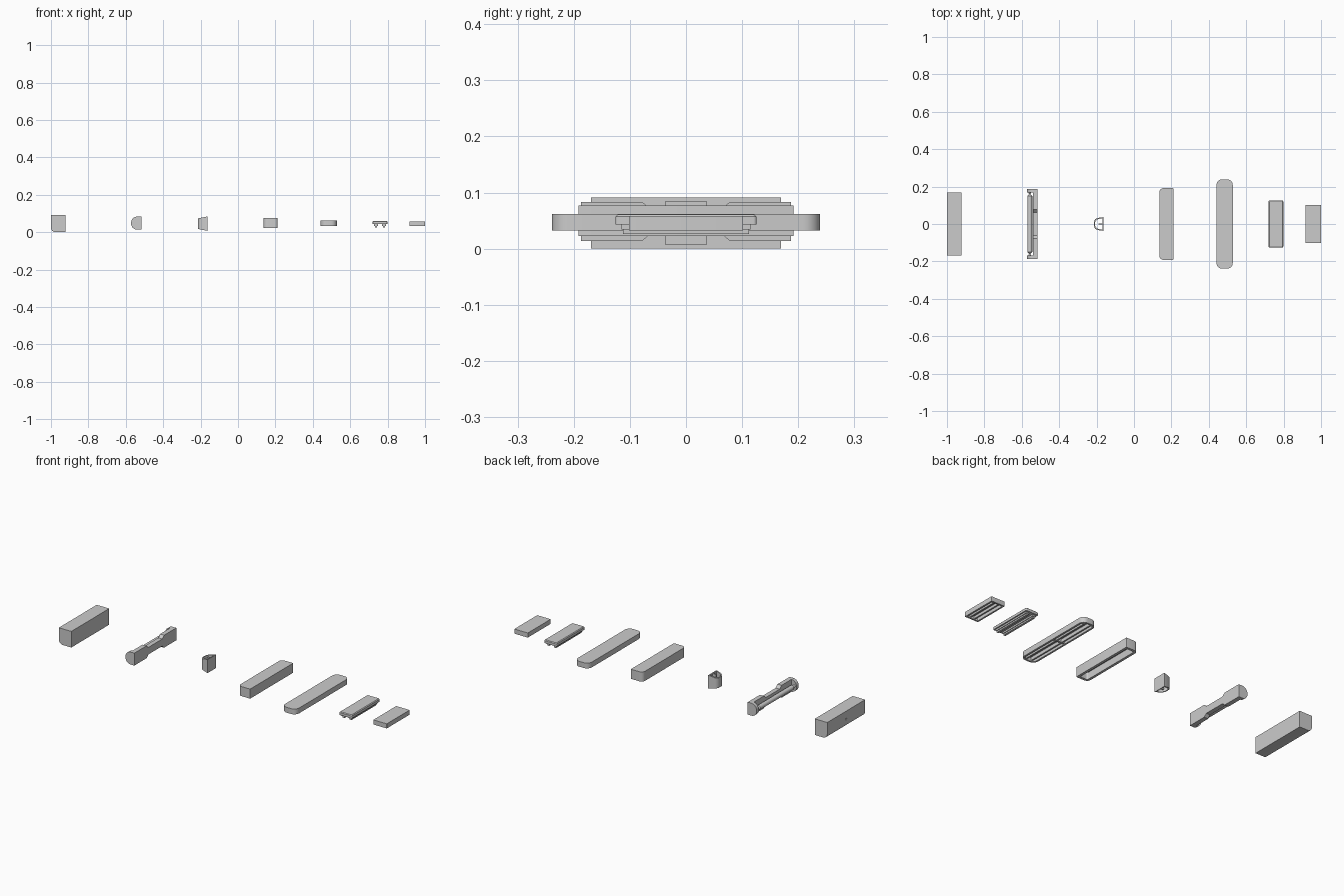
import bpy, bmesh, math

if "Cube" in bpy.data.objects:
    bpy.data.objects.remove(bpy.data.objects["Cube"])

ZC = 0.046  # common centre height of the row of parts


def loft(name, loops, cyclic=False, smooth=True):
    """Skin equal-length point loops; cap both ends unless cyclic."""
    bm = bmesh.new()
    rings = [[bm.verts.new(p) for p in loop] for loop in loops]
    n = len(rings[0])
    pairs = list(zip(rings, rings[1:]))
    if cyclic:
        pairs.append((rings[-1], rings[0]))
    else:
        bm.faces.new(rings[0])
        bm.faces.new(rings[-1])
    for a, b in pairs:
        for i in range(n):
            j = (i + 1) % n
            bm.faces.new((a[i], a[j], b[j], b[i]))
    bmesh.ops.recalc_face_normals(bm, faces=bm.faces)
    me = bpy.data.meshes.new(name)
    bm.to_mesh(me)
    bm.free()
    ob = bpy.data.objects.new(name, me)
    bpy.context.collection.objects.link(ob)
    if smooth:
        bpy.ops.object.select_all(action='DESELECT')
        ob.select_set(True)
        bpy.context.view_layer.objects.active = ob
        bpy.ops.object.shade_smooth_by_angle(angle=math.radians(35))
    return ob


def rounded(x0, x1, y, rl, rr, seg=6):
    """Outline in plan, symmetric in y; rl / rr are the -x / +x corner radii."""
    pts = []
    for cx, cy, r, start in ((x1 - rr, y - rr, rr, 0), (x0 + rl, y - rl, rl, 90),
                             (x0 + rl, rl - y, rl, 180), (x1 - rr, rr - y, rr, 270)):
        for k in range(seg + 1):
            a = math.radians(start + 90 * k / seg)
            pts.append((cx + r * math.cos(a), cy + r * math.sin(a)))
    return pts


def at_z(pts, z):
    return [(x, y, z) for x, y in pts]


def box(name, x0, x1, y0, y1, z0, z1):
    o = [(x0, y0), (x1, y0), (x1, y1), (x0, y1)]
    return loft(name, [at_z(o, z0), at_z(o, z1)], smooth=False)


def tray(name, x0, x1, y, rl, rr, z0, z1, wall, roof):
    """Cap open underneath with an even wall."""
    out = rounded(x0, x1, y, rl, rr)
    inn = rounded(x0 + wall, x1 - wall, y - wall,
                  max(rl - wall, 0.001), max(rr - wall, 0.001))
    return loft(name, [at_z(out, z1), at_z(out, z0), at_z(inn, z0), at_z(inn, z1 - roof)])


def along_y(name, prof, y0, y1):
    return loft(name, [[(x, y, z) for x, z in prof] for y in (y0, y1)])


# Large block with one rounded lower edge and a small hole in its back
prof = [(-0.922, 0), (-0.922, 0.091), (-1, 0.091)]
for k in range(9):
    a = math.radians(180 + 90 * k / 8)
    prof.append((-0.975 + 0.025 * math.cos(a), 0.025 + 0.025 * math.sin(a)))
block = along_y("large_block", prof, -0.169, 0.169)
bpy.ops.mesh.primitive_cylinder_add(vertices=20, radius=0.005, depth=0.02,
                                    location=(-1, 0, 0.046), rotation=(0, math.pi / 2, 0))
cutter = bpy.context.object
cutter.name = "hole_cutter"
cutter.hide_render = True
cutter.hide_viewport = True
mod = block.modifiers.new("hole", 'BOOLEAN')
mod.operation = 'DIFFERENCE'
mod.object = cutter

# Holder: waisted back plate, D-shaped ends and a round bar on pins
ZH = 0.0485
half = [(0.187, 0.035), (0.078, 0.035), (0.062, 0.02)]
side = half + [(-y, h) for y, h in reversed(half)]
face = [(y, ZH + h) for y, h in side] + [(y, ZH - h) for y, h in reversed(side)]
loft("holder_plate", [[(x, y, z) for y, z in face] for x in (-0.541, -0.516)], smooth=False)
dprof = [(-0.54, ZH + 0.035)]
for k in range(1, 16):
    a = math.radians(90 + 180 * k / 16)
    dprof.append((-0.54 + 0.032 * math.cos(a), ZH + 0.035 * math.sin(a)))
dprof.append((-0.54, ZH - 0.035))
for s, tag in ((-1, "front"), (1, "rear")):
    along_y("holder_end_" + tag, dprof, s * 0.168, s * 0.187)


def circle(y, r):
    return [(-0.557 + r * math.cos(t * math.pi / 10), y, ZH + r * math.sin(t * math.pi / 10))
            for t in range(20)]


bar = [(0.17, 0.009), (0.16, 0.004), (0.15, 0.013)]
loft("holder_bar", [circle(-y, r) for y, r in bar] + [circle(y, r) for y, r in reversed(bar)])


# Wedge sleeve: tapered tube open top and bottom with a fin inside
def wedge(x0, x1, ya, yb):
    return [(x1, yb), (x0 + 0.014, ya + 0.007), (x0 + 0.007, ya + 0.001), (x0 + 0.002, ya - 0.006),
            (x0, ya - 0.012), (x0, 0.012 - ya), (x0 + 0.002, 0.006 - ya),
            (x0 + 0.007, -ya - 0.001), (x0 + 0.014, -ya - 0.007), (x1, -yb)]


def slanted(pts, s):
    return [(x, y, ZC + s * (0.028 + 0.2 * (x + 0.215))) for x, y in pts]


outer, inner = wedge(-0.215, -0.164, 0.024, 0.037), wedge(-0.209, -0.169, 0.018, 0.030)
loft("wedge_sleeve", [slanted(outer, -1), slanted(outer, 1),
                      slanted(inner, 1), slanted(inner, -1)], cyclic=True)
fin = [(-0.19, -0.003), (-0.167, -0.003), (-0.167, 0.003), (-0.19, 0.003)]
loft("wedge_fin", [slanted(fin, -0.98), slanted(fin, 0.98)], smooth=False)

# Deep cap, rounded on one side, with an insert leaving a groove below
tray("deep_cap", 0.136, 0.21, 0.192, 0.022, 0.002, 0.023, 0.077, 0.014, 0.015)

# Long cap with ribs below
tray("long_cap", 0.441, 0.528, 0.239, 0.03, 0.03, 0.032, 0.062, 0.01, 0.01)
for i, x in enumerate((0.468, 0.501)):
    box(f"long_cap_rib_{i}", x - 0.004, x + 0.004, -0.225, 0.225, 0.034, 0.055)
box("long_cap_cross_rib", 0.448, 0.521, -0.005, 0.005, 0.036, 0.055)

# Clip plate: slab with notched lengthwise rails below
plate = rounded(0.72, 0.798, 0.126, 0.006, 0.006)
loft("clip_plate", [at_z(plate, 0.043), at_z(plate, 0.057),
                    at_z(rounded(0.724, 0.794, 0.122, 0.005, 0.005), 0.061)])
for i, x in enumerate((0.738, 0.781)):
    box(f"clip_rail_{i}", x - 0.01, x + 0.01, -0.115, 0.115, 0.034, 0.045)
    box(f"clip_lip_{i}", x - 0.006, x + 0.006, -0.112, 0.112, 0.026, 0.036)

# Small cap with ribs below
tray("small_cap", 0.916, 1.0, 0.102, 0.001, 0.001, 0.032, 0.058, 0.009, 0.008)
for i, x in enumerate((0.944, 0.972)):
    box(f"small_cap_rib_{i}", x - 0.004, x + 0.004, -0.096, 0.096, 0.036, 0.052)
